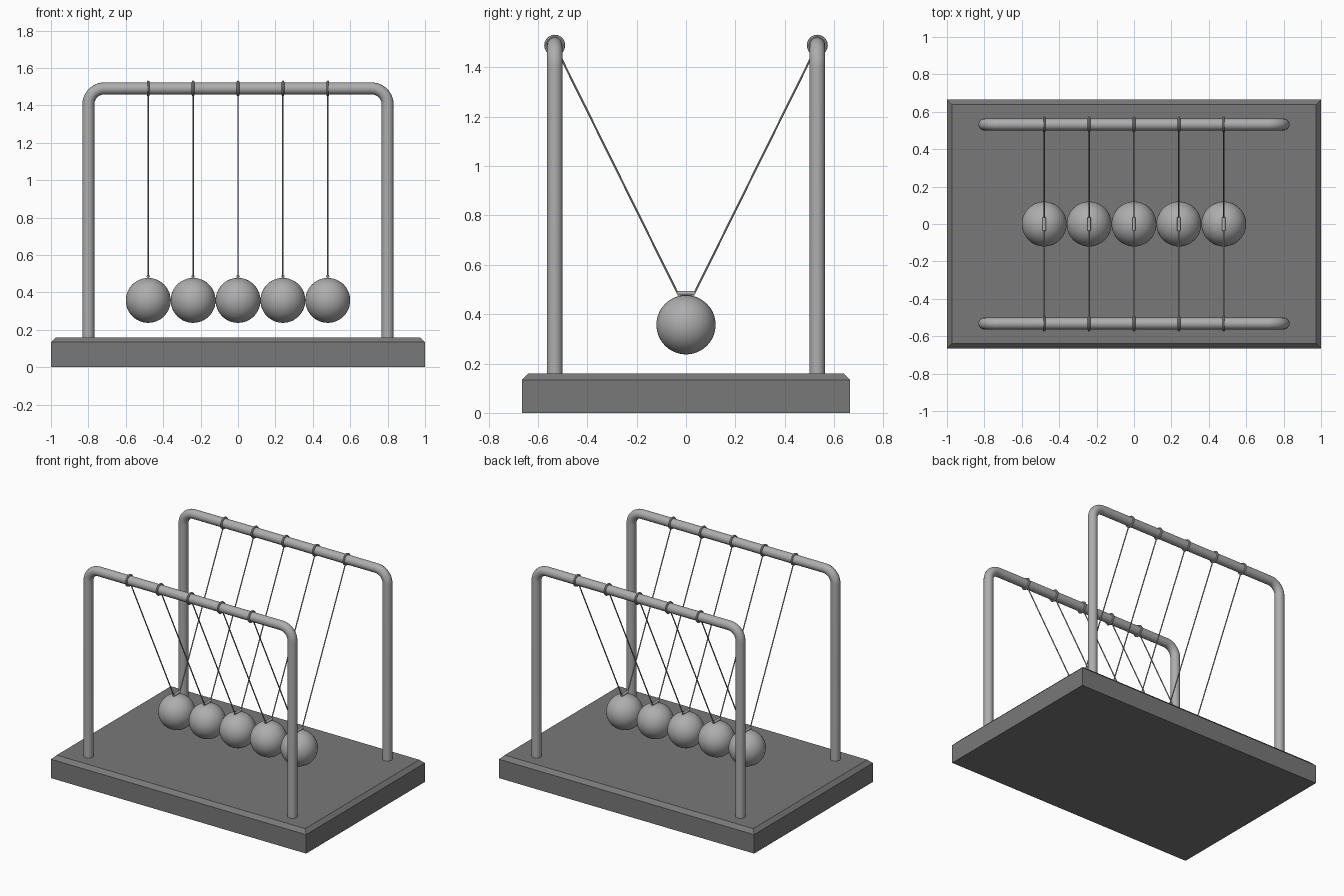
import bpy, bmesh, math
from mathutils import Vector, Matrix

cube = bpy.data.objects.get("Cube")
if cube:
    bpy.data.objects.remove(cube, do_unlink=True)


def material(name, value):
    m = bpy.data.materials.new(name)
    m.use_nodes = True
    colour = (value, value, value, 1)
    m.diffuse_color = colour
    m.node_tree.nodes["Principled BSDF"].inputs["Base Color"].default_value = colour
    return m


METAL = material("polished steel", 0.42)
DARK = material("dark grey base", 0.19)


def add_mesh(name, mesh, mat, smooth=True):
    mesh.materials.clear()
    mesh.materials.append(mat)
    if smooth:
        mesh.shade_smooth()
        mesh.set_sharp_from_angle(angle=math.radians(40))
    ob = bpy.data.objects.new(name, mesh)
    bpy.context.collection.objects.link(ob)
    return ob


def from_bmesh(name, bm, mat, smooth=True):
    bmesh.ops.recalc_face_normals(bm, faces=bm.faces)
    mesh = bpy.data.meshes.new(name)
    bm.to_mesh(mesh)
    bm.free()
    return add_mesh(name, mesh, mat, smooth)


def tube(name, points, radius, mat, resolution=6, closed=False):
    """Sweep a round section along a path and keep the result as a mesh."""
    curve = bpy.data.curves.new(name, "CURVE")
    curve.dimensions = "3D"
    curve.bevel_depth = radius
    curve.bevel_resolution = resolution
    curve.use_fill_caps = not closed
    spline = curve.splines.new("POLY")
    spline.points.add(len(points) - 1)
    for p, co in zip(spline.points, points):
        p.co = (*co, 1)
    spline.use_cyclic_u = closed
    temp = bpy.data.objects.new(name + "_path", curve)
    bpy.context.collection.objects.link(temp)
    dg = bpy.context.evaluated_depsgraph_get()
    mesh = bpy.data.meshes.new_from_object(temp.evaluated_get(dg))
    bpy.data.objects.remove(temp, do_unlink=True)
    return add_mesh(name, mesh, mat)


# Base slab with chamfered top edges
BASE_TOP = 0.16
bm = bmesh.new()
bmesh.ops.create_cube(bm, size=1, matrix=Matrix.Translation((0, 0, BASE_TOP / 2))
                      @ Matrix.Diagonal((2, 1.33, BASE_TOP, 1)))
top_edges = [e for e in bm.edges if all(v.co.z > 0.1 for v in e.verts)]
bmesh.ops.bevel(bm, geom=top_edges, offset=0.026, segments=1, affect="EDGES")
from_bmesh("base", bm, DARK, smooth=False)

# Bent frames, one at the front and one at the back
RAIL_Y, RAIL_Z, LEG_X, BEND, TUBE = 0.532, 1.49, 0.8, 0.085, 0.032
for side, label in ((-1, "front"), (1, "back")):
    half = [(LEG_X, BASE_TOP - 0.01)]
    for i in range(13):
        a = math.pi / 2 * i / 12
        half.append((LEG_X - BEND + BEND * math.cos(a),
                     RAIL_Z - BEND + BEND * math.sin(a)))
    outline = half + [(-x, z) for x, z in reversed(half)]
    tube(label + "_frame", [(x, side * RAIL_Y, z) for x, z in outline], TUBE, METAL)

# Balls with their hangers, strings and rail rings
BALL_R, BALL_Z, HANGER_Z = 0.12, 0.357, 0.485
for n in range(5):
    x = (n - 2) * 2 * BALL_R
    bm = bmesh.new()
    bmesh.ops.create_uvsphere(bm, u_segments=48, v_segments=24, radius=BALL_R,
                              matrix=Matrix.Translation((x, 0, BALL_Z)))
    from_bmesh(f"ball_{n + 1}", bm, METAL)

    tube(f"hanger_{n + 1}", [(x, -0.035, HANGER_Z), (x, 0.035, HANGER_Z)],
         0.009, METAL, 3)

    for side, label in ((-1, "front"), (1, "back")):
        low = Vector((x, side * 0.034, HANGER_Z))
        centre = Vector((x, side * RAIL_Y, RAIL_Z))
        high = centre + (low - centre).normalized() * 0.036
        tube(f"{label}_string_{n + 1}", [low, high], 0.004, METAL, 2)
        ring = [centre + Vector((0, math.cos(a), math.sin(a))) * 0.035
                for a in (math.tau * i / 32 for i in range(32))]
        tube(f"{label}_ring_{n + 1}", ring, 0.0075, METAL, 2, closed=True)
